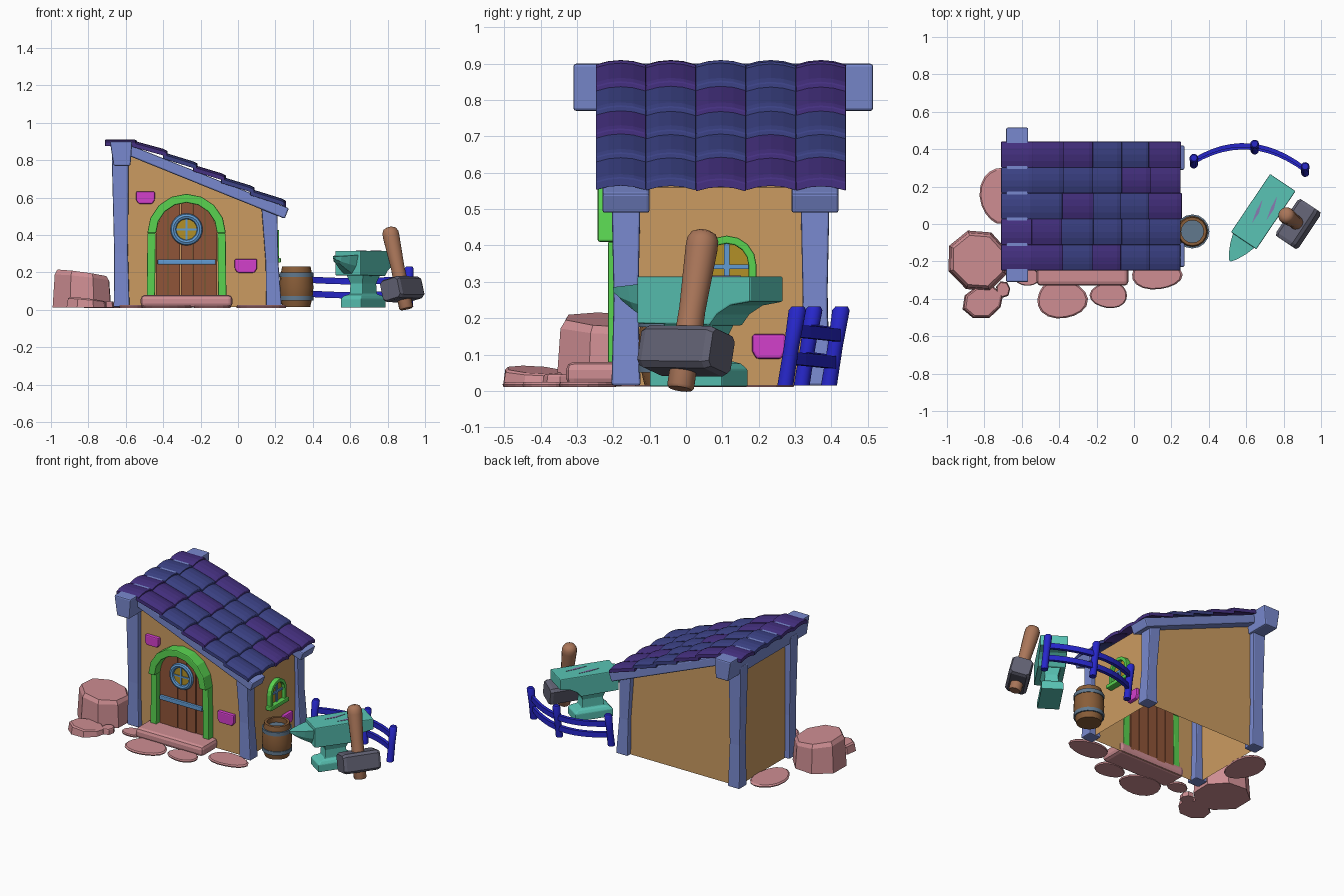
import bpy, bmesh, math, random
from mathutils import Vector, Matrix

if "Cube" in bpy.data.objects:
    bpy.data.objects.remove(bpy.data.objects["Cube"])

random.seed(4)
COL = dict(wall=(.60, .33, .12), beam=(.19, .25, .62), tile=(.045, .055, .24), tile2=(.06, .03, .22),
           green=(.10, .65, .08), wood=(.28, .09, .04), gold=(.45, .28, .02), trim=(.12, .33, .65),
           stone=(.62, .27, .29), brick=(.65, .05, .6), barrel=(.25, .11, .04), hoop=(.12, .19, .27),
           water=(.12, .22, .35), anvil=(.10, .55, .46), scratch=(.25, .2, .45), iron=(.12, .12, .17),
           handle=(.4, .18, .10), fence=(.02, .02, .6))
MAT = {}
for k, c in COL.items():
    MAT[k] = bpy.data.materials.new(k)
    MAT[k].diffuse_color = (*c, 1)


def loft(name, rings, mat, M=None, bevel=0, smooth=False, caps=(True, True)):
    """Skin a list of equal-length rings and cap the ends."""
    bm = bmesh.new()
    vs = [[bm.verts.new(p) for p in r] for r in rings]
    n = len(rings[0])
    for a, b in zip(vs, vs[1:]):
        for i in range(n):
            bm.faces.new((a[i], a[(i + 1) % n], b[(i + 1) % n], b[i]))
    if caps[0]:
        bm.faces.new(vs[0][::-1])
    if caps[1]:
        bm.faces.new(vs[-1])
    bmesh.ops.recalc_face_normals(bm, faces=bm.faces)
    me = bpy.data.meshes.new(name)
    bm.to_mesh(me)
    bm.free()
    ob = bpy.data.objects.new(name, me)
    bpy.context.collection.objects.link(ob)
    me.materials.append(MAT[mat])
    if M:
        ob.matrix_world = M
    if bevel:
        m = ob.modifiers.new('bevel', 'BEVEL')
        m.width, m.segments = bevel, 2
    if smooth:
        bpy.context.view_layer.objects.active = ob
        ob.select_set(True)
        bpy.ops.object.shade_smooth_by_angle(angle=math.radians(40))
        ob.select_set(False)
    return ob


def rect(x, y, hx, hy, z):
    return [(x - hx, y - hy, z), (x + hx, y - hy, z), (x + hx, y + hy, z), (x - hx, y + hy, z)]


def circ(r, z, n=16, x=0, y=0, ry=None):
    return [(x + r * math.cos(t), y + (ry or r) * math.sin(t), z)
            for t in (2 * math.pi * i / n for i in range(n))]


def prism(name, pts, y0, y1, mat, **kw):
    """Extrude an x-z outline along y."""
    return loft(name, [[(x, y, z) for x, z in pts] for y in (y0, y1)], mat, **kw)


def box(name, x0, x1, y0, y1, z0, z1, mat, **kw):
    return prism(name, [(x0, z0), (x1, z0), (x1, z1), (x0, z1)], y0, y1, mat, **kw)


def arc(cx, cz, r, n, a0=0, a1=math.pi):
    return [(cx + r * math.cos(a0 + (a1 - a0) * i / n), cz + r * math.sin(a0 + (a1 - a0) * i / n))
            for i in range(n + 1)]


def place(x, y, z=0, rz=0):
    return Matrix.Translation((x, y, z)) @ Matrix.Rotation(rz, 4, 'Z')


def roof_z(x):
    return .90 - .42 * max(0, x + .55)


# walls: open-bottomed shell
loft('walls', [[(x, y, .015) for x, y in ((-.63, -.17), (.19, -.17), (.19, .36), (-.63, .36))],
               [(x, y, roof_z(x) - .03) for x, y in ((-.63, -.17), (.19, -.17), (.19, .36), (-.63, .36))]],
     'wall', caps=(False, True))

# corner posts and roof beams
for y, side in ((-.165, 'front'), (.355, 'back')):
    loft(side + '_left_post', [rect(-.622, y, .042, .04, .015), rect(-.625, y, .037, .034, .3),
                               rect(-.63, y, .045, .04, .82)], 'beam', bevel=.006)
    loft(side + '_right_post', [rect(.192, y, .042, .04, .015), rect(.182, y, .034, .034, .25),
                                rect(.168, y, .042, .04, .54)], 'beam', bevel=.006)
    prism(side + '_slope_beam', [(-.6, .83), (.25, .487), (.272, .543), (-.6, .89)],
          y - .065, y + .065, 'beam', bevel=.008)
prism('ridge_beam', [(-.665, .77), (-.575, .77), (-.565, .9), (-.685, .9)], -.31, .515, 'beam', bevel=.008)

# roof tiles: arched plates in overlapping rows
xs = [-.71, -.545, -.38, -.22, -.07, .085, .25]
for r in range(6):
    for c in range(5):
        ya, yb = -.248 + .1376 * c, -.248 + .1376 * (c + 1)
        j = random.uniform(-.006, .006)
        rings = []
        for x, lift in ((xs[r] - (.02 if r else 0), .0), (xs[r + 1] - .02, .018), (xs[r + 1] + j, .016)):
            z = roof_z(x) + (lift if r else .004)
            y = [ya + (yb - ya) * i / 4 for i in range(5)]
            h = [0, .009, .012, .009, 0]
            rings.append([(x, y[i], z + h[i] - .006) for i in range(5)]
                         + [(x, y[i], z + h[i] - .03) for i in range(4, -1, -1)])
        loft('roof_tile', rings, 'tile2' if random.random() < .3 else 'tile', bevel=.003)


# door: planks, arched frame, round window, bar
DX, DZ, DR = -.275, .41, .165
for i in range(5):
    x0, x1 = DX - DR + .066 * i + .002, DX - DR + .066 * (i + 1) - .002
    top = [(x, DZ + math.sqrt(max(0, DR ** 2 - (x - DX) ** 2))) for x in (x1, (x0 + x1) / 2, x0)]
    prism('door_plank', [(x0, .05), (x1, .05)] + top, -.185 - .003 * (i % 2), -.16, 'wood')
prism('door_arch', arc(DX, DZ, .21, 8) + arc(DX, DZ, .163, 8)[::-1], -.243, -.165, 'green', bevel=.006)
for s in (-1, 1):
    x = DX + s * .187
    prism('door_jamb', [(x - .022 + s * .004, .06), (x + .022 + s * .004, .06), (x + .022, .41), (x - .022, .41)],
          -.215, -.165, 'green', bevel=.005)
box('door_bar', DX - .155, DX + .155, -.205, -.185, .242, .27, 'trim', bevel=.005)
prism('door_window_glass', arc(DX, .43, .065, 23, 0, 2 * math.pi * 23 / 24), -.195, -.18, 'gold')
bpy.ops.mesh.primitive_torus_add(location=(DX, -.193, .43), rotation=(math.pi / 2, 0, 0),
                                 major_radius=.07, minor_radius=.016, major_segments=24, minor_segments=8)
ring = bpy.context.object
ring.name = 'door_window_ring'
ring.data.materials.append(MAT['trim'])
box('door_window_bar', DX - .06, DX + .06, -.2, -.19, .425, .435, 'trim')
box('door_window_bar', DX - .005, DX + .005, -.2, -.19, .37, .49, 'trim')

# side window on the right wall
W = place(.19, .112, 0, math.pi / 2)
prism('side_window_glass', [(-.065, .27), (.065, .27)] + arc(0, .345, .065, 8), -.008, .01, 'gold', M=W)
prism('side_window_frame', [(.082, .27)] + arc(0, .345, .082, 8) + [(-.082, .27), (-.06, .27)]
      + arc(0, .345, .06, 8)[::-1] + [(.06, .27)], -.03, .01, 'green', M=W, bevel=.004)
box('side_window_sill', -.095, .095, -.04, .01, .252, .278, 'green', M=W, bevel=.006)
box('side_window_bar', -.06, .06, -.016, 0, .335, .348, 'trim', M=W)
box('side_window_bar', -.007, .007, -.016, 0, .275, .405, 'trim', M=W)

# accent bricks
for M, w, h in ((place(-.495, -.17, .6), .05, .033), (place(.042, -.17, .235), .06, .037),
                (place(.19, .228, .122, math.pi / 2), .046, .034)):
    prism('wall_brick', [(-w, h), (-w, -h * .4), (-w * .75, -h), (w * .75, -h), (w, -h * .4), (w, h)],
          -.022, .01, 'brick', M=M, bevel=.007)

# doorstep, paving stones, rocks
box('doorstep', -.52, -.03, -.33, -.16, .012, .08, 'stone', bevel=.022)
for x, y, rx, ry in ((-.39, -.4, .135, .105), (-.13, -.38, .1, .07), (.115, -.27, .135, .08),
                     (-.57, -.28, .065, .05), (-.72, .15, .1, .15)):
    t = random.random()
    k = [1 + .08 * math.sin(2 * a + 6 * t) * math.cos(a) for a in (2 * math.pi * i / 18 for i in range(18))]
    loft('paving_stone', [[(px * q * s, py * q * s, z) for (px, py, _), q in zip(circ(rx, 0, 18, ry=ry), k)]
                          for s, z in ((.97, .01), (1, .018), (.93, .025))], 'stone', M=place(x, y))


def rock(x, y, rx, ry, h, tilt, n):
    k = [random.uniform(.93, 1.04) for _ in range(n)]
    loft('rock', [[(px * q * s, py * q * s, (.012 if z == 0 else z * h - tilt * px * z))
                   for (px, py, _), q in zip(circ(rx, 0, n, ry=ry), k)]
                  for s, z in ((1, 0), (.93, .88), (.84, 1))], 'stone', M=place(x, y, 0, .35 if n == 8 else .1))


rock(-.83, -.195, .172, .178, .195, .12, 8)
rock(-.805, -.415, .115, .09, .058, .1, 8)
rock(-.7, -.35, .04, .045, .045, 0, 7)

# barrel with hoops
B = place(.312, -.04)
loft('barrel', [circ(r, z) for r, z in ((.074, .015), (.087, .07), (.091, .12), (.087, .175), (.076, .232),
                                        (.06, .232), (.06, .15))], 'barrel', M=B, smooth=True)
loft('barrel_water', [circ(.06, .151), circ(.06, .16)], 'water', M=B)
for z in (.062, .188):
    loft('barrel_hoop', [circ(r, z + d) for r, d in ((.082, -.012), (.091, -.012), (.091, .012), (.082, .012))],
         'hoop', M=B, smooth=True)

# anvil
A = place(.67, .035, 0, math.radians(56))
prism('anvil_top', [(-.15, .315), (-.15, .185), (.09, .18), (.115, .21), (.16, .235), (.225, .245), (.225, .315)],
      -.082, .082, 'anvil', M=A, bevel=.005)
loft('anvil_horn', [[(u, w * s, z) for s, z in ((-1, zt), (1, zt), (.8, (zt + zb) / 2 - .01), (.4, zb), (-.4, zb),
                                                (-.8, (zt + zb) / 2 - .01))]
                    for u, w, zb, zt in ((-.14, .072, .19, .295), (-.2, .052, .22, .29), (-.25, .028, .25, .287),
                                         (-.28, .006, .277, .285))], 'anvil', M=A)
loft('anvil_body', [rect(0, 0, a, b, z) for a, b, z in ((.12, .065, .012), (.12, .065, .06), (.105, .055, .075),
                    (.07, .042, .085), (.066, .04, .14), (.085, .055, .19))], 'anvil', M=A, bevel=.004)
for u, v in ((.02, .025), (.08, -.03)):
    loft('anvil_scratch', [[(u - .07, v - .01, z), (u, v - .01, z), (u + .07, v + .015, z), (u, v + .008, z)]
                           for z in (.312, .317)], 'scratch', M=A)

# hammer leaning upright, local z along its handle
d = Vector((-.09, .065, .43)).normalized()
l = Vector((.55, .835, 0))
l = (l - d * l.dot(d)).normalized()
H = Matrix.Translation((.878, 0, .11)) @ Matrix((l, d.cross(l), d)).transposed().to_4x4()
sec = [(-.064, -.045), (-.047, -.06), (.047, -.06), (.064, -.045), (.064, .045), (.047, .06), (-.047, .06), (-.064, .045)]
loft('hammer_head', [[(x, a * s, b * s) for a, b in sec]
                     for x, s in ((-.118, .88), (-.1, 1), (.1, 1), (.118, .88))], 'iron', M=H)
loft('hammer_handle', [circ(r, z) for r, z in ((.032, -.108), (.038, -.1), (.038, .06), (.037, .12), (.045, .29),
                                               (.044, .315), (.034, .334), (.016, .342))], 'handle', M=H, smooth=True)

# fence: three leaning posts joined by two curved rails
posts = [(.32, .335), (.645, .41), (.915, .29)]
for x, y in posts:
    loft('fence_post', [circ(r, z, 12, x, y + (z - .12) * .16) for r, z in ((.022, .015), (.021, .12), (.024, .222),
                                                                          (.017, .232))], 'fence', smooth=True)
for z in (.09, .165):
    rings = []
    for i in range(13):
        x = posts[0][0] + (posts[2][0] - posts[0][0]) * i / 12
        y = sum(posts[a][1] * math.prod((x - posts[b][0]) / (posts[a][0] - posts[b][0]) for b in range(3) if b != a)
                for a in range(3)) + (z - .12) * .16
        q = z - .012 * math.sin(math.pi * i / 12)
        rings.append([(x, y - .011, q - .017), (x, y + .011, q - .017), (x, y + .011, q + .017), (x, y - .011, q + .017)])
    loft('fence_rail', rings, 'fence')

for m in bpy.data.materials:
    if m.users and not m.is_grease_pencil:
        m.use_nodes = True
        m.node_tree.nodes["Principled BSDF"].inputs["Base Color"].default_value = m.diffuse_color
